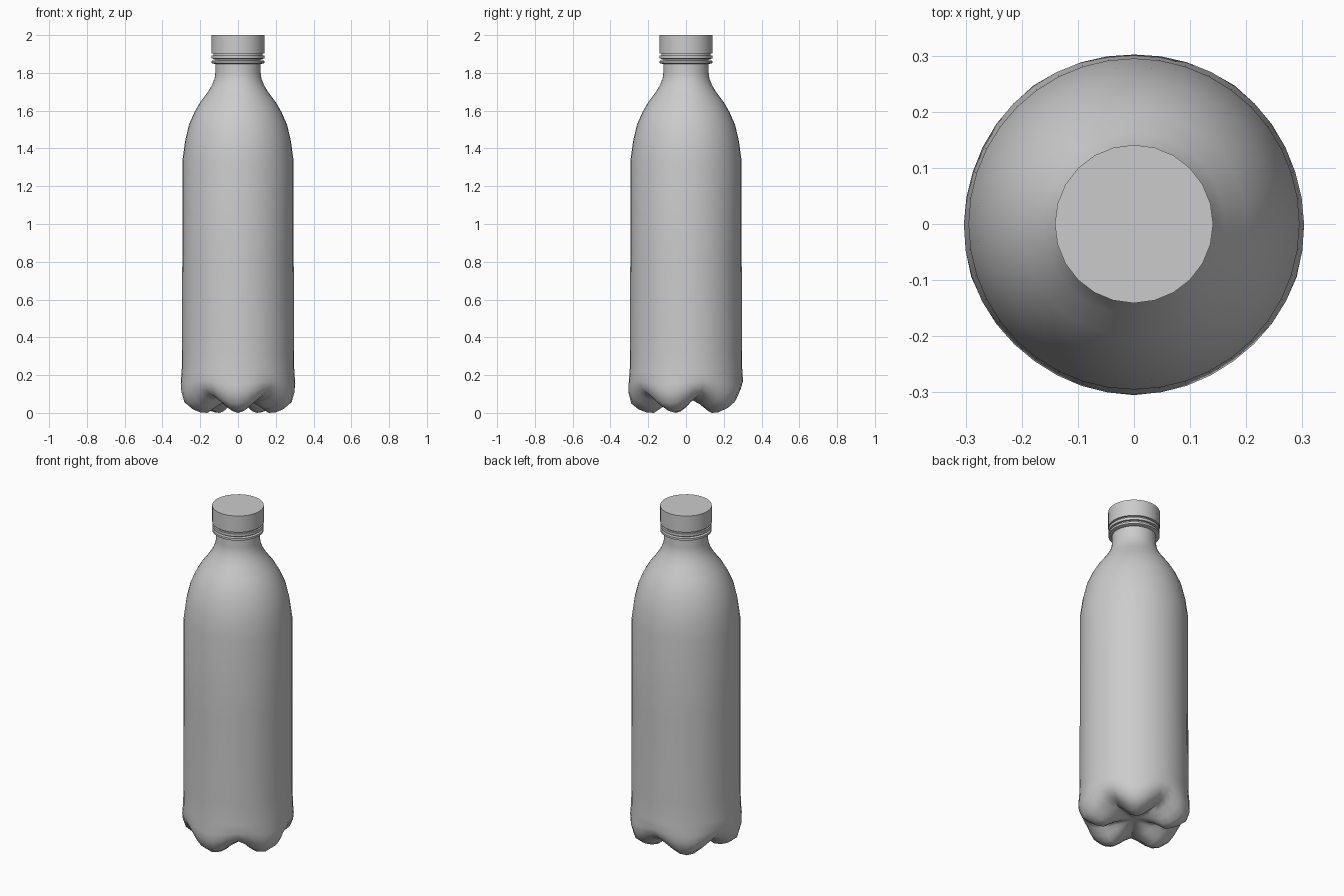
import bpy, bmesh, math

if "Cube" in bpy.data.objects:
    bpy.data.objects.remove(bpy.data.objects["Cube"])

def make(name, rings, closed_ends=True, angle=35):
    """Skin a stack of equal-sized rings, top to bottom."""
    bm = bmesh.new()
    rows = [[bm.verts.new(p) for p in ring] for ring in rings]
    n = len(rows[0])
    for a, b in zip(rows, rows[1:]):
        for i in range(n):
            j = (i + 1) % n
            bm.faces.new((a[i], b[i], b[j], a[j]))
    if closed_ends:
        bm.faces.new(rows[0])
        bm.faces.new(rows[-1])
    bmesh.ops.remove_doubles(bm, verts=bm.verts, dist=0.0001)
    bmesh.ops.recalc_face_normals(bm, faces=bm.faces)
    me = bpy.data.meshes.new(name)
    bm.to_mesh(me)
    bm.free()
    ob = bpy.data.objects.new(name, me)
    bpy.context.collection.objects.link(ob)
    bpy.context.view_layer.objects.active = ob
    ob.select_set(True)
    bpy.ops.object.shade_smooth_by_angle(angle=math.radians(angle))
    ob.select_set(False)
    return ob

def circle(r, z, n):
    return [(r * math.cos(2 * math.pi * i / n), r * math.sin(2 * math.pi * i / n), z)
            for i in range(n)]

def lathe(name, profile, n):
    return make(name, [circle(r, z, n) for r, z in profile])

# Bottle body: neck, shoulder, straight wall, then a five-footed base
N = 40
upper = [(.12, 1.89), (.12, 1.80), (.124, 1.77), (.138, 1.735), (.162, 1.695), (.2, 1.645),
         (.23, 1.593), (.26, 1.525), (.28, 1.44), (.295, 1.33), (.295, .85), (.296, .34)]
foot = [(.298, .22), (.304, .15), (.305, .11), (.29, .05), (.25, .018),
        (.21, .003), (.17, 0), (.11, .04), (.05, .068), (.012, .072)]
valley = [(.298, .22), (.302, .17), (.29, .135), (.265, .11), (.235, .095),
          (.2, .085), (.16, .078), (.11, .074), (.05, .072), (.012, .072)]
rings = [circle(r, z, N) for r, z in upper]
for (rf, zf), (rv, zv) in zip(foot, valley):
    ring = []
    for i in range(N):
        a = 2 * math.pi * i / N - math.pi / 2
        w = (0.5 + 0.5 * math.cos(5 * a + 2.5 * math.pi)) ** 0.7
        r, z = rv + (rf - rv) * w, zv + (zf - zv) * w
        ring.append((r * math.cos(a), r * math.sin(a), z))
    # keep ring starts aligned with the plain circles
    rings.append(ring[N // 4:] + ring[:N // 4])
make("bottle_body", rings, angle=60)

# Neck collar, tamper band and screw cap
lathe("neck_collar", [(.118, 1.866), (.14, 1.864), (.14, 1.852), (.118, 1.846)], 24)
lathe("tamper_band", [(.118, 1.893), (.14, 1.892), (.14, 1.876), (.118, 1.873)], 24)
lathe("cap_skirt_core", [(.13, 1.91), (.13, 1.87)], 24)
lathe("cap", [(.141, 2.0), (.141, 1.902), (.118, 1.902)], 24)
